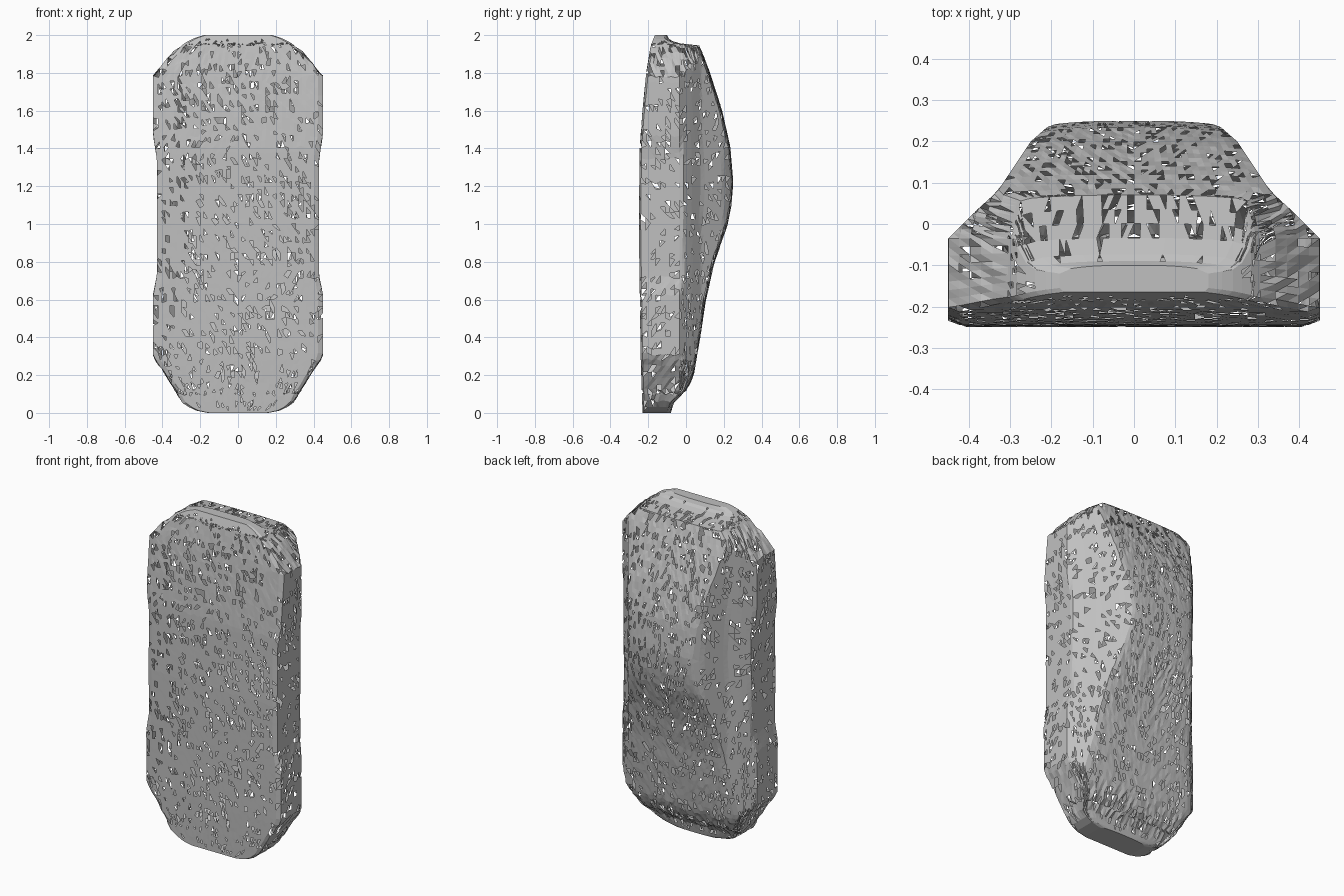
import bpy, bmesh, random

random.seed(4)
cube = bpy.data.objects.get("Cube")
if cube:
    bpy.data.objects.remove(cube)


def material(name, value):
    m = bpy.data.materials.new(name)
    m.use_nodes = True
    colour = (value, value, value, 1)
    m.diffuse_color = colour
    m.node_tree.nodes["Principled BSDF"].inputs["Base Color"].default_value = colour
    return m


def sample(curve, t):
    """Linear interpolation along a list of (position, value) pairs."""
    if t <= curve[0][0]:
        return curve[0][1]
    for (a, u), (b, v) in zip(curve, curve[1:]):
        if t <= b:
            return u + (v - u) * (t - a) / (b - a)
    return curve[-1][1]


# Body outline along its length
HALF_WIDTH = [(0, .16), (.012, .22), (.04, .28), (.1, .32), (.2, .38), (.3, .45),
              (.62, .45), (.72, .43), (1.35, .43), (1.48, .45), (1.78, .45),
              (1.9, .35), (1.96, .28), (1.985, .23), (2, .18)]
ROOF = [(0, -.08), (.07, -.06), (.12, 0), (.2, .04), (.4, .075), (.6, .105),
        (.8, .15), (1, .22), (1.1, .24), (1.22, .25), (1.4, .235), (1.6, .19),
        (1.8, .125), (1.945, .07), (1.96, -.06), (1.98, -.09), (2, -.1)]
FLOOR = [(0, -.23), (.3, -.24), (1, -.25), (1.4, -.245), (1.6, -.23),
         (1.8, -.21), (1.95, -.185), (2, -.165)]
# Widest half width allowed at each height
TAPER = [(-.035, .45), (.03, .385), (.08, .33), (.2, .25), (.235, .21), (.25, .16)]


def half_section(z):
    """Right half contour, from floor centre to roof centre."""
    w, roof, floor = (sample(c, z) for c in (HALF_WIDTH, ROOF, FLOOR))
    belt = min(-.035, roof - .02)
    pts = [(w * .94 * i / 20, floor) for i in range(21)]
    pts += [(w, floor + .01 + (belt - floor - .01) * i / 8) for i in range(9)]
    edge = roof - .014
    for i in range(1, 13):
        y = belt + (edge - belt) * i / 12
        pts.append((min(w * (1 - .08 * i / 12), sample(TAPER, y)), y))
    rim = pts[-1][0] * .92
    for i in range(17):
        t = 1 - i / 16
        pts.append((rim * t, roof - .008 * t ** 3))
    return pts


def ring(bm, z, scale=1):
    """One closed contour, shrunk about its own middle height."""
    half = half_section(z)
    contour = half + [(-x, y) for x, y in half[-2:0:-1]]
    mid = (half[0][1] + half[-1][1]) / 2
    return [bm.verts.new((x * scale, mid + (y - mid) * scale, z)) for x, y in contour]


# Loft the shell through closely spaced sections, closing both ends
bm = bmesh.new()
levels = sorted({round(i * 2 / 64, 3) for i in range(65)} |
                {.012, .1, 1.945, 1.949, 1.953, 1.957, 1.98, 1.99})
rings = [ring(bm, 0, s) for s in (.3, .6)]
rings += [ring(bm, z) for z in levels]
rings += [ring(bm, 2, s) for s in (.6, .3)]
for low, high in zip(rings, rings[1:]):
    for i in range(len(low)):
        j = (i + 1) % len(low)
        bm.faces.new((low[i], low[j], high[j], high[i]))
bm.faces.new(rings[0][::-1])
bm.faces.new(rings[-1])
bmesh.ops.recalc_face_normals(bm, faces=bm.faces)
bmesh.ops.triangulate(bm, faces=bm.faces)

# Torn surface: small gaps gathered in bands across the body
for v in bm.verts:
    if .05 < v.co.z < 1.93:
        v.co.z += random.uniform(-.009, .009)
holes = []
for f in bm.faces:
    z = f.calc_center_median().z
    if .02 < z < 1.98 and random.random() < (.19 if z % .1 < .06 else .07):
        holes.append(f)
bmesh.ops.delete(bm, geom=holes, context='FACES')

mesh = bpy.data.meshes.new("body_shell")
bm.to_mesh(mesh)
bm.free()
shell = bpy.data.objects.new("body_shell", mesh)
bpy.context.collection.objects.link(shell)
mesh.materials.append(material("light_grey", .53))
